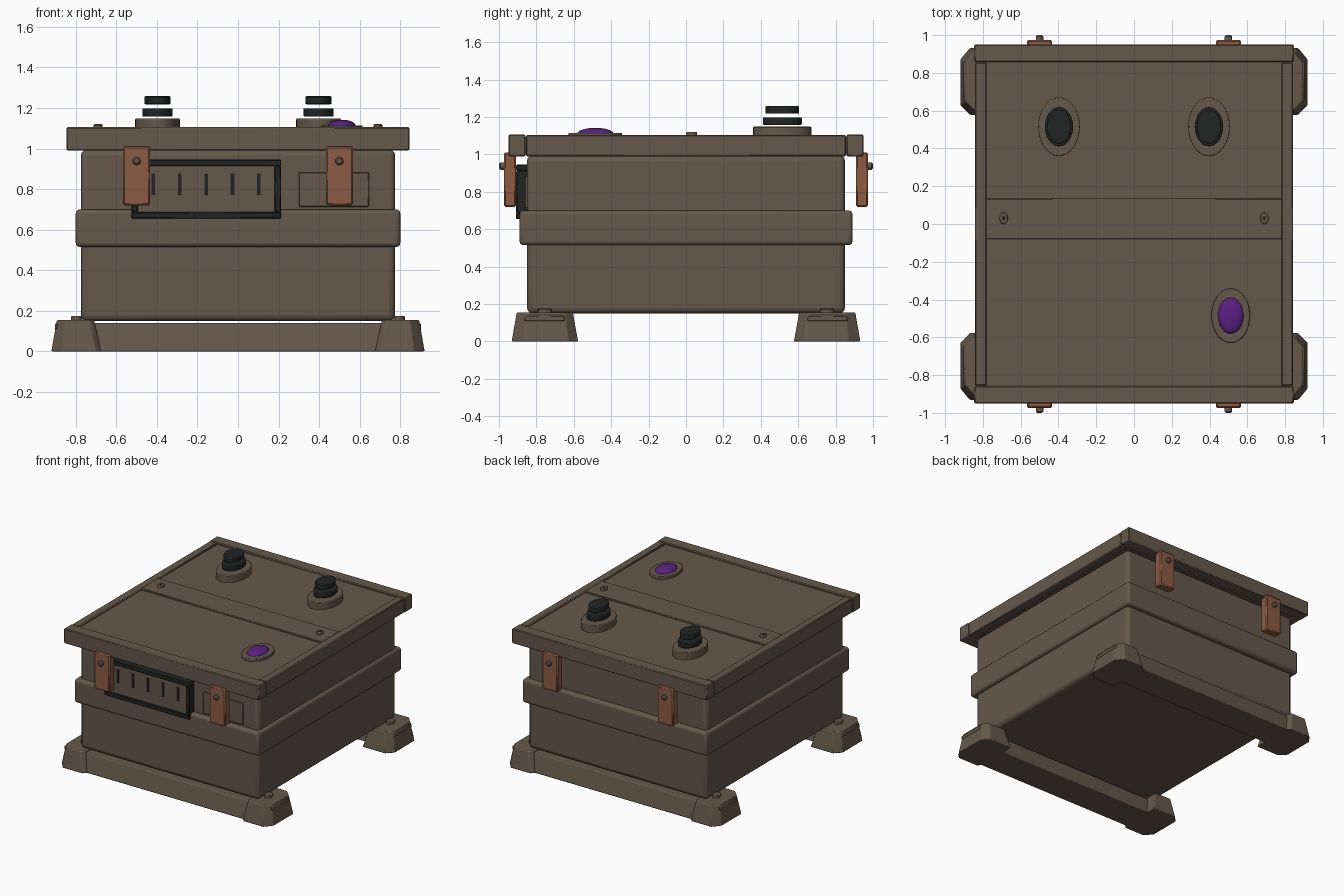
import bpy
import bmesh
import math

default = bpy.data.objects.get("Cube")
if default:
    bpy.data.objects.remove(default, do_unlink=True)


def material(name, colour):
    m = bpy.data.materials.new(name)
    m.use_nodes = True
    m.diffuse_color = (*colour, 1)
    node = next(n for n in m.node_tree.nodes if n.type == 'BSDF_PRINCIPLED')
    node.inputs["Base Color"].default_value = (*colour, 1)
    node.inputs["Roughness"].default_value = 0.7
    return m


BROWN = material("drab brown", (0.13, 0.098, 0.07))
COPPER = material("copper", (0.26, 0.105, 0.058))
BLACK = material("black", (0.016, 0.017, 0.017))
PURPLE = material("purple", (0.10, 0.014, 0.22))


def finish(name, bm, mat, bevel=0, segments=2):
    bmesh.ops.recalc_face_normals(bm, faces=bm.faces)
    mesh = bpy.data.meshes.new(name)
    bm.to_mesh(mesh)
    bm.free()
    mesh.materials.append(mat)
    ob = bpy.data.objects.new(name, mesh)
    bpy.context.collection.objects.link(ob)
    if bevel:
        mod = ob.modifiers.new("Bevel", 'BEVEL')
        mod.width = bevel
        mod.segments = segments
        mod.limit_method = 'ANGLE'
    bpy.ops.object.select_all(action='DESELECT')
    bpy.context.view_layer.objects.active = ob
    ob.select_set(True)
    bpy.ops.object.shade_smooth_by_angle(angle=math.radians(35))
    return ob


def box(name, xs, ys, zs, mat, bevel=0, segments=2):
    bm = bmesh.new()
    bmesh.ops.create_cube(bm, size=1)
    for v in bm.verts:
        for i, (lo, hi) in enumerate((xs, ys, zs)):
            v.co[i] = lo + (hi - lo) * (v.co[i] + 0.5)
    return finish(name, bm, mat, bevel, segments)


def prism(name, rings, mat, bevel=0):
    """Closed solid lofted through rings of matching points."""
    bm = bmesh.new()
    loops = [[bm.verts.new(p) for p in ring] for ring in rings]
    n = len(loops[0])
    for a, b in zip(loops, loops[1:]):
        for i in range(n):
            j = (i + 1) % n
            bm.faces.new((a[i], a[j], b[j], b[i]))
    bm.faces.new(loops[0][::-1])
    bm.faces.new(loops[-1])
    return finish(name, bm, mat, bevel)


def oval(x, y, z, rx, ry, n=32):
    return [(x + rx * math.cos(2 * math.pi * i / n),
             y + ry * math.sin(2 * math.pi * i / n), z) for i in range(n)]


def disc(name, x, y, z0, z1, rx, ry, mat, bevel=0):
    prism(name, [oval(x, y, z0, rx, ry), oval(x, y, z1, rx, ry)], mat, bevel)


# Case body with its belt
box("case_body", (-0.775, 0.775), (-0.85, 0.85), (0.15, 0.995), BROWN, 0.03, 3)
box("belt", (-0.8, 0.8), (-0.89, 0.89), (0.515, 0.7), BROWN, 0.02, 3)

# Lid: sunken panel, crossbar and surrounding rails
box("lid_panel", (-0.79, 0.79), (-0.87, 0.87), (1.0, 1.092), BROWN)
box("lid_crossbar", (-0.785, 0.785), (-0.08, 0.135), (1.05, 1.104), BROWN, 0.004, 1)
for s, side in ((-1, "right"), (1, "left")):
    box(f"lid_rail_{side}", sorted((s * 0.78, s * 0.843)), (-0.855, 0.855),
        (0.99, 1.104), BROWN, 0.006, 1)
    disc(f"lid_screw_{side}", s * 0.69, 0.03, 1.1, 1.12, 0.022, 0.03, BROWN, 0.005)
    disc(f"lid_screw_socket_{side}", s * 0.69, 0.03, 1.115, 1.121, 0.008, 0.012, BLACK)
for s, end in ((-1, "front"), (1, "back")):
    box(f"lid_rail_{end}", (-0.846, 0.846), sorted((s * 0.857, s * 0.95)),
        (0.99, 1.106), BROWN, 0.006, 1)


# Corner feet, joined by bars along the front and back
def foot_ring(sx, sy, z, x0, x1, y0, y1, c):
    pts = ((x0, y0), (x1 - c, y0), (x1, y0 + c), (x1, y1 - c * 1.2),
           (x1 - c, y1), (x0 + c / 2, y1), (x0, y1 - c / 2))
    return [(sx * x, sy * y, z) for x, y in pts]


for sy, end in ((-1, "front"), (1, "back")):
    section = ((0.66, 0.0), (0.905, 0.0), (0.875, 0.14), (0.69, 0.14))
    prism(f"skid_bar_{end}",
          [[(x, sy * y, z) for y, z in section] for x in (-0.8, 0.8)], BROWN, 0.006)
    for sx, side in ((-1, "right"), (1, "left")):
        tag = f"{end}_{side}"
        prism(f"foot_{tag}",
              [foot_ring(sx, sy, 0, 0.675, 0.92, 0.577, 0.932, 0.05),
               foot_ring(sx, sy, 0.155, 0.71, 0.893, 0.605, 0.905, 0.045)],
              BROWN, 0.006)
        box(f"foot_lip_{tag}", sorted((sx * 0.85, sx * 0.903)),
            sorted((sy * 0.645, sy * 0.865)), (0.105, 0.142), BROWN, 0.008, 1)
        disc(f"foot_bolt_{tag}", sx * 0.795, sy * 0.755, 0.15, 0.175,
             0.028, 0.036, BROWN, 0.005)

# Copper clasps and their pins, two on each end
for sy, end in ((-1, "front"), (1, "back")):
    for sx, side in ((-1, "right"), (1, "left")):
        tag = f"{end}_{side}"
        box(f"clasp_{tag}", (sx * 0.5 - 0.067, sx * 0.5 + 0.067),
            sorted((sy * 0.908, sy * 0.974)), (0.72, 1.01), COPPER, 0.008, 1)
        rings = [[(sx * 0.5 + px, sy * y, 0.938 + pz) for px, pz, _ in
                  oval(0, 0, 0, r, r, 16)]
                 for y, r in ((0.96, 0.02), (0.992, 0.02), (1.0, 0.012))]
        prism(f"clasp_pin_{tag}", rings, BROWN)

# Vent panel with black frame and slots
x0, x1, z0, z1, w = -0.525, 0.212, 0.655, 0.945, 0.032
ys = (-0.908, -0.845)
box("vent_frame_bottom", (x0, x1), ys, (z0, z0 + w), BLACK, 0.004, 1)
box("vent_frame_top", (x0, x1), ys, (z1 - w, z1), BLACK, 0.004, 1)
box("vent_frame_right", (x0, x0 + w), ys, (z0 + w, z1 - w), BLACK, 0.004, 1)
box("vent_frame_left", (x1 - w, x1), ys, (z0 + w, z1 - w), BLACK, 0.004, 1)
box("vent_panel", (x0 + w, x1 - w), (-0.893, -0.845), (z0 + w, z1 - w), BROWN)
for i in range(5):
    x = -0.417 + 0.13 * i
    box(f"vent_slot_{i + 1}", (x - 0.009, x + 0.009), (-0.898, -0.891),
        (0.77, 0.878), BLACK)

# Blank plate beside the vent
box("blank_plate", (0.3, 0.645), (-0.862, -0.845), (0.713, 0.882), BROWN, 0.003, 1)

# Two stacked black terminals on oval bases
for s, side in ((-1, "right"), (1, "left")):
    x, y = s * 0.397, 0.515
    disc(f"terminal_base_{side}", x, y, 1.08, 1.148, 0.11, 0.156, BROWN, 0.005)
    disc(f"terminal_lower_disc_{side}", x, y, 1.158, 1.198, 0.075, 0.104, BLACK, 0.005)
    disc(f"terminal_upper_disc_{side}", x, y, 1.218, 1.258, 0.064, 0.09, BLACK, 0.005)

# Purple domed lamp in an oval rim
disc("lamp_rim", 0.512, -0.485, 1.08, 1.114, 0.102, 0.144, BROWN, 0.004)
dome = []
for k in range(7):
    a = math.radians(13.5 * k)
    dome.append(oval(0.512, -0.485, 1.112 + 0.03 * math.sin(a),
                     0.068 * math.cos(a), 0.096 * math.cos(a)))
prism("lamp_dome", dome, PURPLE)
